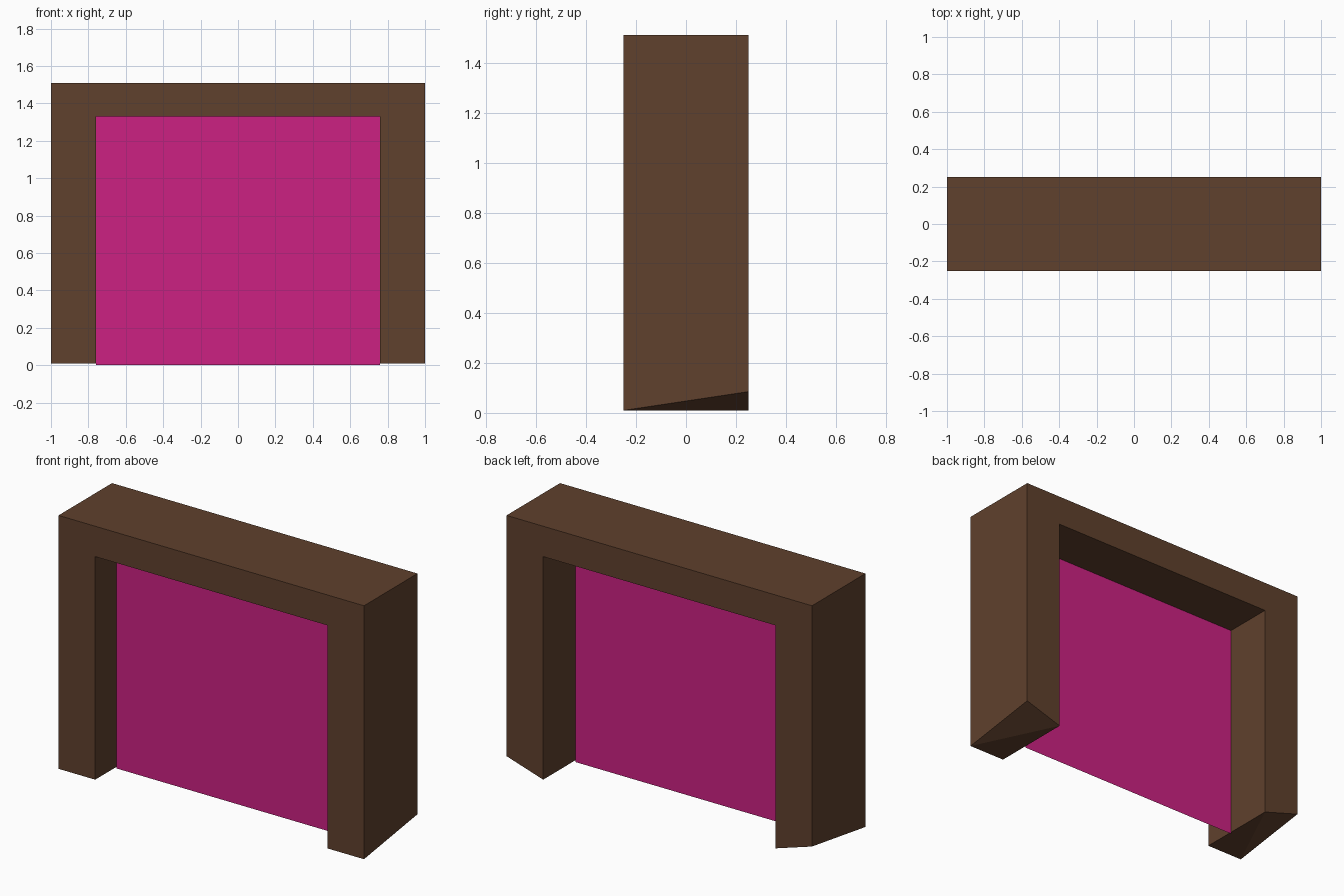
import bpy, bmesh

cube = bpy.data.objects.get("Cube")
if cube:
    bpy.data.objects.remove(cube)

HALF_W, HALF_D, HEIGHT = 1.0, 0.25, 1.51
OPEN_W, OPEN_H = 0.76, 1.33
FOOT, CHIPPED = 0.01, 0.085
PANEL_Y = -0.05


def material(name, color):
    m = bpy.data.materials.new(name)
    m.use_nodes = True
    m.diffuse_color = color
    m.node_tree.nodes["Principled BSDF"].inputs["Base Color"].default_value = color
    return m


def finish(name, bm, mat):
    mesh = bpy.data.meshes.new(name)
    bm.to_mesh(mesh)
    bm.free()
    mesh.materials.append(mat)
    obj = bpy.data.objects.new(name, mesh)
    bpy.context.collection.objects.link(obj)
    return obj


brown = material("brown", (0.116, 0.052, 0.026, 1))
pink = material("magenta", (0.604, 0.0155, 0.225, 1))

# Door frame: arch profile extruded front to back
bm = bmesh.new()
half = [(OPEN_W, OPEN_H), (OPEN_W, FOOT), (HALF_W, FOOT), (HALF_W, HEIGHT)]
profile = half + [(-x, z) for x, z in reversed(half)]
front = bm.faces.new([bm.verts.new((x, -HALF_D, z)) for x, z in profile])
ext = bmesh.ops.extrude_face_region(bm, geom=[front], use_keep_orig=True)
back = [g for g in ext["geom"] if isinstance(g, bmesh.types.BMVert)]
bmesh.ops.translate(bm, verts=back, vec=(0, 2 * HALF_D, 0))


def foot_vert(x, y):
    return min((v for v in bm.verts if abs(v.co.x - x) < 0.001 and v.co.y * y > 0),
               key=lambda v: v.co.z)


# Feet: outer back corners raised, each sole folded along its diagonal
for side in (-1, 1):
    bmesh.ops.connect_verts(bm, verts=[foot_vert(side * HALF_W, -1),
                                       foot_vert(side * OPEN_W, 1)])
    foot_vert(side * HALF_W, 1).co.z = CHIPPED
bmesh.ops.recalc_face_normals(bm, faces=bm.faces)
finish("door_frame", bm, brown)

# Thin panel filling the opening, reaching the ground
bm = bmesh.new()
corners = [(-OPEN_W, 0), (OPEN_W, 0), (OPEN_W, OPEN_H), (-OPEN_W, OPEN_H)]
bm.faces.new([bm.verts.new((x, PANEL_Y, z)) for x, z in corners])
finish("opening_panel", bm, pink)
